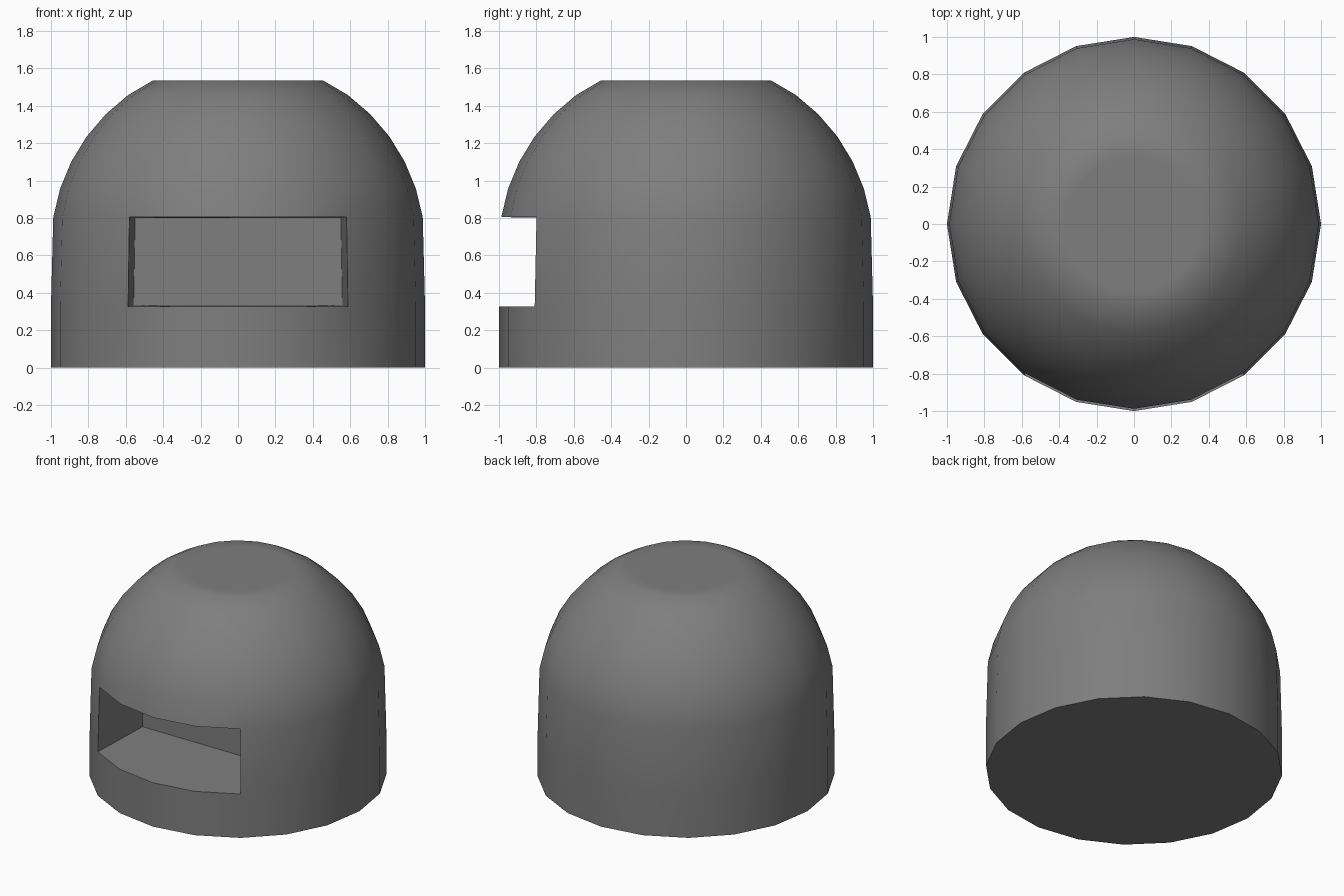
import bpy, bmesh
from math import cos, sin, radians

if "Cube" in bpy.data.objects:
    bpy.data.objects.remove(bpy.data.objects["Cube"])

SIDES = 20
bm = bmesh.new()

# Profile: straight base, slightly tapered wall, spherical cap, flat top with inset ring
profile = [(1.0, 0.0), (1.0, 0.326)]
profile += [(cos(radians(a)), 0.648 + sin(radians(a))) for a in (9, 18, 27, 36, 45, 54)]
profile += [(0.454, 1.536), (0.36, 1.536)]

rings = []
for r, z in profile:
    rings.append([bm.verts.new((r * cos(radians(18 * i)), r * sin(radians(18 * i)), z))
                  for i in range(SIDES)])

# Outer wall, leaving four front panels open for the slot
slot = range(13, 17)
for level, (lo, hi) in enumerate(zip(rings, rings[1:])):
    for i in range(SIDES):
        if level == 1 and i in slot:
            continue
        j = (i + 1) % SIDES
        bm.faces.new((lo[i], lo[j], hi[j], hi[i]))

# Flat top and bottom
bm.faces.new(rings[-1])
bm.faces.new(rings[0][::-1])

# Recessed slot: floor, ceiling, side walls and back wall
lo, hi = rings[1][13:18], rings[2][13:18]
bl, br, tr, tl = [bm.verts.new(p) for p in
                  ((-0.558, -0.325, 0.336), (0.558, -0.325, 0.336),
                   (0.55, -0.325, 0.8), (-0.55, -0.325, 0.8))]
for face in (lo + [br, bl], hi + [tr, tl], [lo[0], bl, tl, hi[0]],
             [lo[-1], br, tr, hi[-1]], [bl, br, tr, tl]):
    bm.faces.new(face)
bmesh.ops.recalc_face_normals(bm, faces=bm.faces)

mesh = bpy.data.meshes.new("domed_body")
bm.to_mesh(mesh)
bm.free()
body = bpy.data.objects.new("domed_body", mesh)
bpy.context.collection.objects.link(body)

# Dark grey paint
paint = bpy.data.materials.new("dark_grey")
paint.diffuse_color = (0.21, 0.21, 0.21, 1)
paint.use_nodes = True
paint.node_tree.nodes["Principled BSDF"].inputs["Base Color"].default_value = paint.diffuse_color
mesh.materials.append(paint)

# Smooth dome, crisp slot and base
bpy.context.view_layer.objects.active = body
body.select_set(True)
bpy.ops.object.shade_smooth_by_angle(angle=radians(40))
